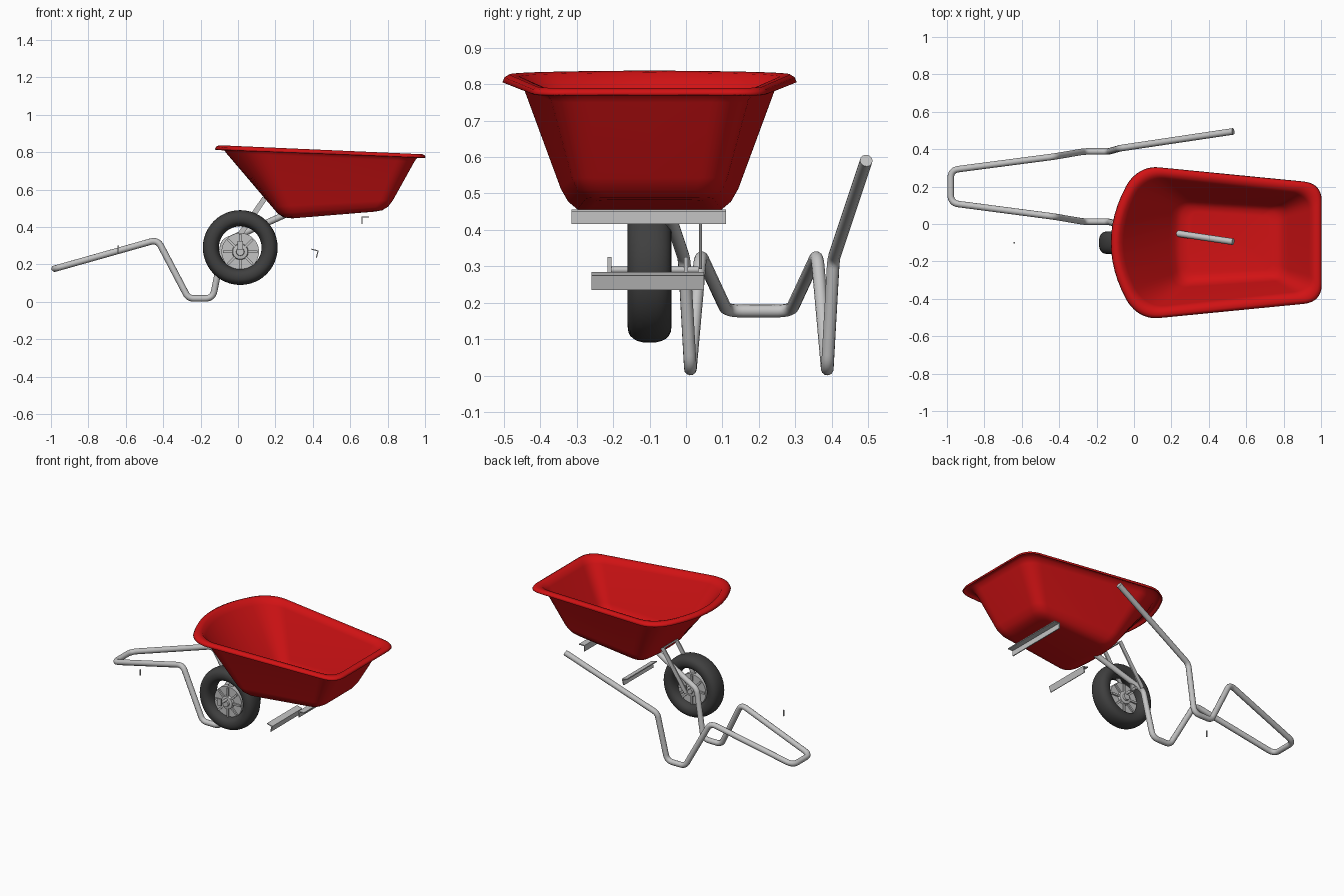
import bpy, bmesh, math
from mathutils import Vector, Matrix

if "Cube" in bpy.data.objects:
    bpy.data.objects.remove(bpy.data.objects["Cube"], do_unlink=True)


def material(name, rgb):
    m = bpy.data.materials.new(name)
    m.use_nodes = True
    m.diffuse_color = (*rgb, 1)
    m.node_tree.nodes["Principled BSDF"].inputs["Base Color"].default_value = (*rgb, 1)
    return m


RED = material("red", (0.64, 0.006, 0.007))
STEEL = material("steel grey", (0.55, 0.55, 0.55))
RUBBER = material("rubber black", (0.05, 0.05, 0.05))
CY = -0.1      # centre line of tray and wheel


def finish(name, bm, mat, angle=35):
    bmesh.ops.recalc_face_normals(bm, faces=bm.faces)
    me = bpy.data.meshes.new(name)
    bm.to_mesh(me)
    bm.free()
    ob = bpy.data.objects.new(name, me)
    bpy.context.collection.objects.link(ob)
    me.materials.append(mat)
    bpy.ops.object.select_all(action="DESELECT")
    ob.select_set(True)
    bpy.context.view_layer.objects.active = ob
    bpy.ops.object.shade_smooth_by_angle(angle=math.radians(angle))
    return ob


def loft(bm, rings, closed=False):
    """Skin a list of equal-length closed rings."""
    rows = [[bm.verts.new(p) for p in ring] for ring in rings]
    pairs = list(zip(rows, rows[1:])) + ([(rows[-1], rows[0])] if closed else [])
    for a, b in pairs:
        for i in range(len(a)):
            j = (i + 1) % len(a)
            bm.faces.new((a[i], a[j], b[j], b[i]))
    return rows


def fillet(pts, radius, steps=8):
    """Round the inner corners of an open path."""
    pts = [Vector(p) for p in pts]
    out = [pts[0]]
    for a, b, c in zip(pts, pts[1:], pts[2:]):
        u, v = (a - b).normalized(), (c - b).normalized()
        half = u.angle(v) / 2
        d = min(radius / math.tan(half), 0.48 * (a - b).length, 0.48 * (c - b).length)
        p, q = b + u * d, b + v * d
        for k in range(steps + 1):
            t = k / steps
            out.append(p * (1 - t) ** 2 + b * 2 * t * (1 - t) + q * t * t)
    return out + [pts[-1]]


# Tray: rounded outlines with a bowed back, lofted from lip to floor
def tray_ring(x0, x1, wb, wf, bow, r, z0, z1):
    xb = x0 + bow
    mid = (x1, 0)
    path = fillet([(*mid, 0), (x1, wf, 0), (xb, wb, 0), (xb, 0, 0)], r, 10)
    head, last = path[:-1], path[-2]
    head += [Vector((xb, last.y * (1 - k / 6), 0)) for k in range(1, 7)]
    outline = head + [Vector((p.x, -p.y, 0)) for p in head[-2:0:-1]]
    ring = []
    for p in outline:
        t = (p.x - xb) / (x1 - xb)
        x = p.x - bow * max(0, 1 - (p.y / wb) ** 2) * (1 - t)
        ring.append((x, p.y + CY, z0 + (z1 - z0) * (x - x0) / (x1 - x0)))
    return ring


bm = bmesh.new()
rows = loft(bm, [tray_ring(*a) for a in (
    (-.12, 1.0, .41, .315, .15, .10, .813, .770),
    (-.115, .995, .405, .31, .15, .10, .826, .780),
    (-.10, .985, .395, .30, .15, .10, .833, .785),
    (-.08, .96, .37, .275, .14, .10, .828, .780),
    (-.06, .94, .352, .258, .13, .10, .798, .752),
    (.185, .825, .245, .205, .03, .07, .510, .545),
    (.215, .800, .225, .19, .02, .07, .475, .512),
    (.245, .770, .20, .17, .015, .06, .455, .493),
    (.29, .73, .17, .145, .01, .05, .450, .486))])
bm.faces.new(rows[-1])
tray = finish("tray", bm, RED, 60)
shell = tray.modifiers.new("shell", "SOLIDIFY")
shell.thickness = 0.008
shell.offset = 0


# Tubular handle frame: one bent tube, mirrored about its own middle
def tube(name, pts, radius, mat):
    cu = bpy.data.curves.new(name, "CURVE")
    cu.dimensions = "3D"
    cu.bevel_depth, cu.bevel_resolution, cu.use_fill_caps = radius, 4, True
    sp = cu.splines.new("POLY")
    sp.points.add(len(pts) - 1)
    for q, p in zip(sp.points, pts):
        q.co = (*p, 1)
    sp.use_smooth = True
    ob = bpy.data.objects.new(name, cu)
    bpy.context.collection.objects.link(ob)
    cu.materials.append(mat)
    return ob


side = [(.53, -.095, .59), (-.075, -.005, .32), (-.135, .012, .018),
        (-.265, .012, .018), (-.43, .04, .332), (-.98, .112, .177)]
mirrored = [(x, .4 - y, z) for x, y, z in reversed(side)]
tube("handle_frame", fillet(side + mirrored, 0.05), 0.0175, STEEL)


# Wheel parts turned about the axle
def turned(name, profile, center, mat, seg=48, closed=False, angle=35):
    bm = bmesh.new()
    rings = [[(center[0] + r * math.cos(a), center[1] + y, center[2] + r * math.sin(a))
              for a in (2 * math.pi * k / seg for k in range(seg))] for r, y in profile]
    rows = loft(bm, rings, closed)
    if not closed:
        bm.faces.new(rows[0])
        bm.faces.new(rows[-1])
    return finish(name, bm, mat, angle)


WHEEL = (0.012, CY, 0.29)
HUB = (0.012, CY, 0.268)
tyre = []
for k in range(24):
    a = 2 * math.pi * k / 24
    c, s = math.cos(a), math.sin(a)
    tyre.append((.157 + .043 * math.copysign(abs(c) ** .85, c), .06 * math.copysign(abs(s) ** .85, s)))
turned("tyre", tyre, WHEEL, RUBBER, closed=True, angle=80)
turned("wheel_disc", [(.10, -.02), (.10, .02)], HUB, STEEL)
for s, label in ((-1, "front"), (1, "back")):
    turned(label + "_hub", [(.045, .015 * s), (.04, .035 * s), (.022, .038 * s), (.02, .05 * s)], HUB, STEEL, 24)
    bm = bmesh.new()
    for k in range(8):
        m = (Matrix.Translation((HUB[0], CY + .024 * s, HUB[2])) @ Matrix.Rotation(k * math.pi / 4, 4, "Y")
             @ Matrix.Translation((.066, 0, 0)) @ Matrix.Diagonal((.055, .012, .012, 1)))
        bmesh.ops.create_cube(bm, size=1, matrix=m)
    finish(label + "_wheel_ribs", bm, STEEL)
turned("axle", [(.009, -.115), (.009, .135)], WHEEL, STEEL, 16)


# Plain boxes and angle irons
def box(name, center, size, mat, pitch=0):
    bm = bmesh.new()
    bmesh.ops.create_cube(bm, size=1, matrix=Matrix.Translation(center) @ Matrix.Rotation(pitch, 4, "Y")
                          @ Matrix.Diagonal((*size, 1)))
    return finish(name, bm, mat)


def angle_iron(name, x, z, y0, y1, pitch):
    t, w = .006, .04
    shape = [(0, 0), (w, 0), (w, -t), (t, -t), (t, -w), (0, -w)]
    c, s = math.cos(pitch), math.sin(pitch)
    bm = bmesh.new()
    rows = loft(bm, [[(x + u * c - v * s, y, z + u * s + v * c) for u, v in shape] for y in (y0, y1)])
    for r in rows:
        bm.faces.new(r)
    return finish(name, bm, STEEL)


angle_iron("tray_cross_bar", .66, .456, -.315, .11, 0)
angle_iron("lower_cross_bar", .432, .274, -.26, .05, math.radians(-105))

# Flat bar strut from axle to tray
STRUT_TOP, STRUT_FOOT = Vector((.14, 0, .55)), Vector((-.03, 0, .30))
run = STRUT_TOP - STRUT_FOOT
for y, label in ((CY, "inner"), (.04, "outer")):
    p = (STRUT_TOP + STRUT_FOOT) / 2 + Vector((0, y, 0))
    box(label + "_strut", p, (.028, .008, run.length), STEEL, math.atan2(run.x, run.z))
box("strut_bridge", STRUT_TOP + Vector((0, -.03, 0)), (.028, .148, .008), STEEL, math.atan2(run.x, run.z))

# Axle end clips and the loose pin
for y, label in ((-.21, "front"), (.0, "back")):
    box(label + "_axle_clip", (.012, y, .303), (.03, .012, .045), STEEL)
box("pin", (-.64, CY, .28), (.006, .006, .04), STEEL)
